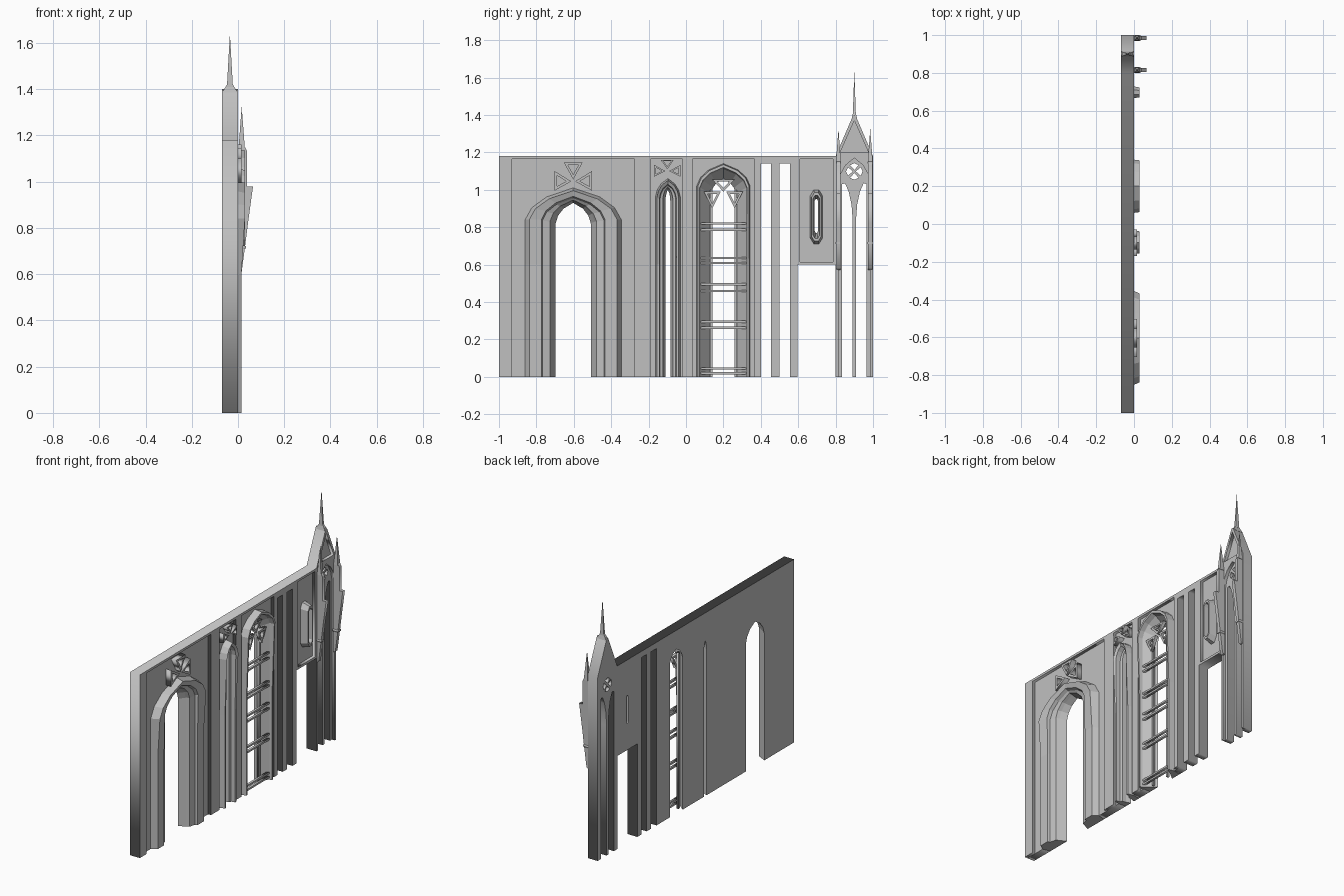
import bpy, bmesh
from mathutils import Matrix, Vector

cube = bpy.data.objects.get("Cube")
if cube:
    bpy.data.objects.remove(cube)

stone = bpy.data.materials.new("grey_stone")
stone.use_nodes = True
GREY = (0.53, 0.53, 0.53, 1)
stone.diffuse_color = GREY
stone.node_tree.nodes["Principled BSDF"].inputs["Base Color"].default_value = GREY

BACK, RECESS = -0.07, -0.02
FACING_X = Matrix(((0, 0, 1), (1, 0, 0), (0, 1, 0)))   # outline in y, z
FACING_Y = Matrix(((1, 0, 0), (0, 0, -1), (0, 1, 0)))  # outline in x, z


def add_object(name, mesh):
    mesh.materials.clear()
    mesh.materials.append(stone)
    ob = bpy.data.objects.new(name, mesh)
    bpy.context.collection.objects.link(ob)
    return ob


def plate(name, loops, start, end, frame=FACING_X):
    """Flat plate with holes, from outlines, thick from start to end."""
    curve = bpy.data.curves.new(name, 'CURVE')
    curve.dimensions = '2D'
    curve.fill_mode = 'BOTH'
    curve.extrude = (end - start) / 2
    for loop in loops:
        spline = curve.splines.new('POLY')
        spline.points.add(len(loop) - 1)
        for point, (u, v) in zip(spline.points, loop):
            point.co = (u, v, 0, 1)
        spline.use_cyclic_u = True
    temp = bpy.data.objects.new("temp", curve)
    bpy.context.collection.objects.link(temp)
    graph = bpy.context.evaluated_depsgraph_get()
    mesh = bpy.data.meshes.new_from_object(temp.evaluated_get(graph))
    bpy.data.objects.remove(temp)
    bpy.data.curves.remove(curve)
    mesh.transform(Matrix.Translation(frame @ Vector((0, 0, (start + end) / 2))) @ frame.to_4x4())
    return add_object(name, mesh)


def rect(y0, y1, z0, z1):
    return [(y0, z0), (y0, z1), (y1, z1), (y1, z0)]


def arch(c, a, spring, apex):
    """Pointed arch from left foot to right foot."""
    rise = apex - spring
    half = [(a, 0), (a, 0.6), (a, spring), (a * 0.86, spring + rise * 0.38),
            (a * 0.55, spring + rise * 0.72)]
    return ([(c - u, z) for u, z in half] + [(c, apex)]
            + [(c + u, z) for u, z in reversed(half)])


def long_octagon(c, a, z0, z1):
    b = a * 0.4
    return [(c - a, z0 + a), (c - b, z0), (c + b, z0), (c + a, z0 + a),
            (c + a, z1 - a), (c + b, z1), (c - b, z1), (c - a, z1 - a)]


def surround(name, rings, closed_path=False):
    """Moulding lofted through matching outlines, each given with its depth."""
    bm = bmesh.new()
    grid = []
    for outline, x in rings:
        # door mouldings stand out less near the ground
        grid.append([bm.verts.new((x if closed_path or z > 0.61 else min(x, 0.015), y, z))
                     for y, z in outline])
    n, count = len(grid[0]), len(grid)
    for i in range(count):
        a, b = grid[i], grid[(i + 1) % count]
        for j in range(n if closed_path else n - 1):
            k = (j + 1) % n
            bm.faces.new((a[j], a[k], b[k], b[j]))
    if not closed_path:
        for end in (0, -1):
            bm.faces.new([ring[end] for ring in grid])
    bmesh.ops.recalc_face_normals(bm, faces=bm.faces)
    mesh = bpy.data.meshes.new(name)
    bm.to_mesh(mesh)
    bm.free()
    return add_object(name, mesh)


def spike(name, x, y, z0, z1, r0, r1=0, squash=1):
    """Four-sided tapering point."""
    bm = bmesh.new()
    bmesh.ops.create_cone(bm, cap_ends=True, segments=4, radius1=r0 * 2 ** 0.5,
                          radius2=r1 * 2 ** 0.5, depth=z1 - z0,
                          matrix=Matrix.Rotation(0.785398, 4, 'Z'))
    bmesh.ops.scale(bm, vec=(1, squash, 1), verts=bm.verts)
    bmesh.ops.translate(bm, vec=(x, y, (z0 + z1) / 2), verts=bm.verts)
    mesh = bpy.data.meshes.new(name)
    bm.to_mesh(mesh)
    bm.free()
    return add_object(name, mesh)


def triangle_frame(name, points, x0, x1):
    cy, cz = (sum(p[i] for p in points) / 3 for i in (0, 1))
    inner = [(cy + (y - cy) * 0.55, cz + (z - cz) * 0.55) for y, z in points]
    plate(name, [points, inner], x0, x1)


# Openings: nested outlines with depths, outermost first
door = [(arch(-0.603, a, s, h), x) for a, s, h, x in (
    (0.245, 0.84, 1.0, BACK), (0.257, 0.84, 1.01, RECESS), (0.235, 0.84, 0.995, 0.03),
    (0.17, 0.84, 0.965, 0.02), (0.165, 0.835, 0.955, 0.0), (0.125, 0.83, 0.945, -0.01),
    (0.115, 0.83, 0.94, -0.03), (0.094, 0.82, 0.93, BACK))]
slit = [(arch(-0.097, a, s, h), x) for a, s, h, x in (
    (0.06, 0.96, 1.045, BACK), (0.067, 0.96, 1.06, RECESS), (0.058, 0.96, 1.05, 0.03),
    (0.046, 0.95, 1.03, 0.02), (0.042, 0.95, 1.025, -0.01), (0.027, 0.95, 1.015, -0.015),
    (0.024, 0.94, 1.01, -0.04), (0.013, 0.94, 1.0, BACK))]
window = [(arch(0.2, a, s, h), x) for a, s, h, x in (
    (0.135, 1.02, 1.13, BACK), (0.143, 1.02, 1.14, RECESS), (0.137, 1.02, 1.135, 0.03),
    (0.127, 1.01, 1.12, 0.03), (0.122, 1.01, 1.11, 0.0), (0.065, 0.98, 1.06, BACK))]
oval = [(long_octagon(0.697, a, z0, z1), x) for a, z0, z1, x in (
    (0.03, 0.72, 0.99, BACK), (0.034, 0.71, 1.0, RECESS), (0.026, 0.725, 0.985, 0.03),
    (0.018, 0.74, 0.97, 0.03), (0.009, 0.77, 0.95, BACK))]
surround("door_surround", door)
surround("slit_surround", slit)
surround("window_surround", window)
surround("small_window_surround", oval, True)

# Wall core, including tower tracery
slots = rect(0.4, 0.455, 0, 1.14) + rect(0.5, 0.555, 0, 1.14) + rect(0.595, 0.8, 0, 0.6)
lancet = [(0.066, 0), (0.066, 1.03), (0.05, 1.035), (0.03, 0.99), (0.015, 0.92), (0.009, 0.84), (0.009, 0)]
lancets = [(0.9 - u, z) for u, z in lancet] + [(0.9 + u, z) for u, z in reversed(lancet)]
skyline = [(1, 0), (1, 1.18), (0.91, 1.39), (0.9, 1.4), (0.89, 1.39), (0.8, 1.18), (-1, 1.18)]
petals = []
for dy, dz in ((1, 0), (0, 1), (-1, 0), (0, -1)):
    petals.append([(0.9 + dy * r - dz * t, 1.098 + dz * r + dy * t)
                   for r, t in ((0.008, 0), (0.034, 0.023), (0.044, 0), (0.034, -0.023))])
plate("wall_core", [[(-1, 0)] + door[0][0] + slit[0][0] + window[0][0] + slots
                    + lancets + skyline, oval[0][0]] + petals, BACK, RECESS)

# Raised framing around the recessed panels
frames = (rect(-0.93, -0.275, 0, 1.165) + rect(-0.19, -0.02, 0, 1.165)
          + rect(0.035, 0.365, 0, 1.165))
plate("wall_frame", [[(-1, 0)] + frames + slots + arch(0.9, 0.085, 1.03, 1.17) + skyline,
                     rect(0.61, 0.785, 0.615, 1.165),
                     [(0.825, 1.2), (0.975, 1.2), (0.9, 1.37)]], RECESS, 0)

# Trefoil ornaments above the door and slit
for label, c, z, w, h in (("door", -0.603, 1.045, 0.1, 0.1), ("slit", -0.1, 1.1, 0.07, 0.06)):
    triangle_frame(label + "_ornament_top", [(c - w / 2, z + h), (c + w / 2, z + h), (c, z + 0.01)],
                   RECESS, 0.015)
    for s in (-1, 1):
        triangle_frame(label + "_ornament_side", [(c + s * w, z + h * 0.55), (c + s * w, z - h * 0.5),
                       (c + s * 0.01, z)], RECESS, 0.015)

# Window tracery, posts and paired bars
triangle_frame("window_tracery_top", [(0.14, 1.055), (0.26, 1.055), (0.2, 0.99)], -0.03, -0.01)
for s in (-1, 1):
    triangle_frame("window_tracery_side", [(0.2 + s * u, z) for u, z in
                   ((0.015, 0.99), (0.105, 0.99), (0.06, 0.9))], -0.03, -0.01)
    y = 0.2 + s * 0.066
    plate("window_post", [rect(y - 0.007, y + 0.007, 0, 1.0)], -0.045, -0.03)
for z, gap in ((0.803, 0.034), (0.622, 0.026), (0.477, 0.036), (0.278, 0.032), (0.032, 0.026)):
    for s in (-1, 1):
        m = z + s * gap / 2
        plate("window_bar", [rect(0.08, 0.32, m - 0.006, m + 0.006)], -0.015, 0.0)

# Tower spire, buttresses and pinnacles
spike("spire_foot", -0.035, 0.9, 1.385, 1.42, 0.034, 0.013, 0.4)
spike("spire", -0.035, 0.9, 1.41, 1.64, 0.013, 0, 0.6)
buttress = [(-0.005, 0.57), (0.012, 0.58), (0.028, 0.7), (0.043, 0.82), (0.065, 0.98),
            (0.04, 0.98), (0.04, 1.13), (0.03, 1.15), (-0.005, 1.15)]
for y in (0.815, 0.985):
    plate("buttress", [buttress], -y - 0.011, -y + 0.011, FACING_Y)
    plate("buttress_collar", [rect(y - 0.015, y + 0.015, 0.71, 0.722)], -0.005, 0.034)
    spike("pinnacle", 0.016, y, 1.14, 1.325, 0.014)
